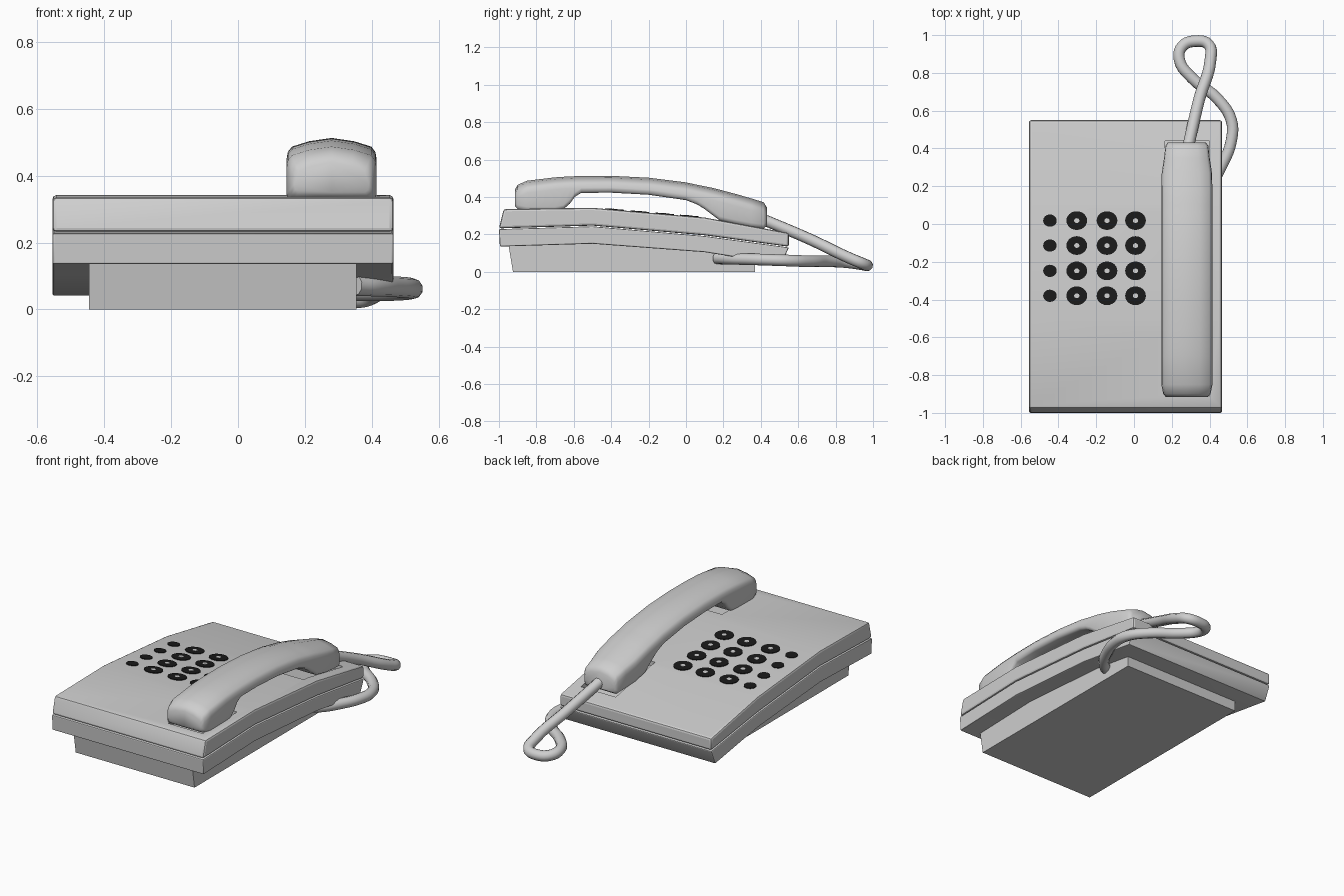
import bpy, bmesh, math
from mathutils import Vector

if "Cube" in bpy.data.objects:
    bpy.data.objects.remove(bpy.data.objects["Cube"])


def material(name, v):
    m = bpy.data.materials.new(name)
    m.diffuse_color = (v, v, v, 1)
    m.use_nodes = True
    m.node_tree.nodes["Principled BSDF"].inputs["Base Color"].default_value = m.diffuse_color
    return m


GREY = material("light_grey", 0.62)
BLACK = material("black", 0.01)


def finish(bm, name, mat, angle=None):
    bmesh.ops.recalc_face_normals(bm, faces=bm.faces)
    me = bpy.data.meshes.new(name)
    bm.to_mesh(me)
    bm.free()
    ob = bpy.data.objects.new(name, me)
    bpy.context.collection.objects.link(ob)
    me.materials.append(mat)
    if angle:
        smooth(ob, angle)
    return ob


def activate(ob):
    bpy.ops.object.select_all(action='DESELECT')
    ob.select_set(True)
    bpy.context.view_layer.objects.active = ob


def smooth(ob, angle):
    activate(ob)
    bpy.ops.object.shade_smooth_by_angle(angle=math.radians(angle))


def prism(name, profile, x0, x1, bevel=0.0, cutters=()):
    """Extrude a (y, z) side profile across x, with bevelled edges and cut recesses."""
    bm = bmesh.new()
    f = bm.faces.new([bm.verts.new((x0, y, z)) for y, z in profile])
    ext = bmesh.ops.extrude_face_region(bm, geom=[f])
    moved = [v for v in ext["geom"] if isinstance(v, bmesh.types.BMVert)]
    bmesh.ops.translate(bm, verts=moved, vec=(x1 - x0, 0, 0))
    ob = finish(bm, name, GREY)
    activate(ob)
    if bevel:
        b = ob.modifiers.new("bevel", 'BEVEL')
        b.width, b.segments = bevel, 2
        b.limit_method, b.angle_limit = 'ANGLE', math.radians(25)
        bpy.ops.object.modifier_apply(modifier="bevel")
    for c in cutters:
        m = ob.modifiers.new("cut", 'BOOLEAN')
        m.operation, m.solver, m.object = 'DIFFERENCE', 'EXACT', c
        bpy.ops.object.modifier_apply(modifier="cut")
        bpy.data.objects.remove(c)
    smooth(ob, 20)
    return ob


# Shell side profiles
upper = [(-1, .232), (-.975, .335), (-.5, .342), (.1, .29),
         (.55, .207), (.55, .134), (.1, .195), (-.5, .247)]
lower = [(-1, .228), (-.5, .243), (.1, .191), (.55, .130),
         (.51, .04), (.1, .105), (-.5, .15), (-.995, .135)]

# Cradle recesses cut into the upper shell
front_cut = prism("cutter_front", [(-.91, .305), (-.91, .4), (-.58, .4), (-.58, .31)], .165, .4)
back_cut = prism("cutter_back", [(.06, .265), (.06, .4), (.44, .4), (.44, .2)], .165, .4)
for c in (front_cut, back_cut):
    c.hide_render = True
prism("upper_shell", upper, -.555, .465, .012, (front_cut, back_cut))
prism("lower_shell", lower, -.555, .465, .006)

# Base foot
prism("base", [(-.925, 0), (-.95, .15), (-.5, .16), (.1, .12), (.37, .08), (.37, 0)], -.445, .355)

# Handset: stations along y as (y, top, bottom, half width)
stations = [(-.915, .44, .35, .112), (-.9, .465, .335, .125), (-.85, .487, .325, .135),
            (-.7, .505, .325, .135), (-.655, .508, .335, .135), (-.62, .51, .365, .135),
            (-.595, .511, .40, .135), (-.56, .512, .422, .135), (-.4, .513, .423, .135),
            (-.2, .503, .412, .135), (0, .478, .383, .135), (.06, .465, .36, .135),
            (.1, .457, .335, .135), (.14, .449, .305, .135), (.18, .439, .275, .135),
            (.27, .415, .255, .133), (.35, .392, .24, .121), (.415, .372, .232, .113),
            (.432, .345, .245, .1)]
half = [(0, 0, 0), (.88, 0, 0), (.97, 0, .008), (1, 0, .022),
        (1, 1, -.065), (.97, 1, -.042), (.88, 1, -.026), (.5, 1, -.01)]
section = half + [(0, 1, 0)] + [(-u, s, d) for u, s, d in reversed(half[1:])]
bm = bmesh.new()
rings = []
for y, top, bot, w in stations:
    rings.append([bm.verts.new((.28 + u * w, y, (top if s else bot) + d)) for u, s, d in section])
n = len(section)
for a, b in zip(rings, rings[1:]):
    for i in range(n):
        bm.faces.new((a[i], a[(i + 1) % n], b[(i + 1) % n], b[i]))
bm.faces.new(rings[0])
bm.faces.new(rings[-1])
finish(bm, "handset", GREY, 50)

# Cord looping from the handset back under the shell
path = [(.285, .40, .285), (.345, .66, .175), (.405, .87, .075), (.395, .95, .042), (.325, .968, .034),
        (.255, .94, .04), (.24, .87, .05), (.31, .77, .056), (.44, .665, .056), (.515, .55, .06),
        (.515, .44, .064), (.465, .31, .068), (.41, .22, .07), (.35, .165, .072)]
cu = bpy.data.curves.new("cord", 'CURVE')
cu.dimensions = '3D'
cu.bevel_depth, cu.bevel_resolution, cu.resolution_u = .031, 3, 5
cu.use_fill_caps = True
sp = cu.splines.new('BEZIER')
sp.bezier_points.add(len(path) - 1)
for p, co in zip(sp.bezier_points, path):
    p.co = co
    p.handle_left_type = p.handle_right_type = 'AUTO'
cu.materials.append(GREY)
cord = bpy.data.objects.new("cord", cu)
bpy.context.collection.objects.link(cord)


# Keypad: thin discs lying on the sloped top, larger keys with a light centre
def top_z(y):
    return .342 - (y + .5) * (.052 / .6)


def disc(name, x, y, r, lift, mat):
    bm = bmesh.new()
    bmesh.ops.create_cone(bm, cap_ends=True, segments=24, radius1=r, radius2=r, depth=.006)
    for v in bm.verts:
        dz = v.co.z
        v.co = Vector((x + v.co.x, y + v.co.y * .9, top_z(y + v.co.y * .9) + lift + dz))
    finish(bm, name, mat, 30)


for row, y in enumerate((.018, -.114, -.248, -.38)):
    for col, (x, r) in enumerate(((-.445, .036), (-.303, .055), (-.143, .055), (.008, .055))):
        disc(f"key_{row}_{col}", x, y, r, .001, BLACK)
        if col:
            disc(f"key_centre_{row}_{col}", x, y, .014, .002, GREY)
